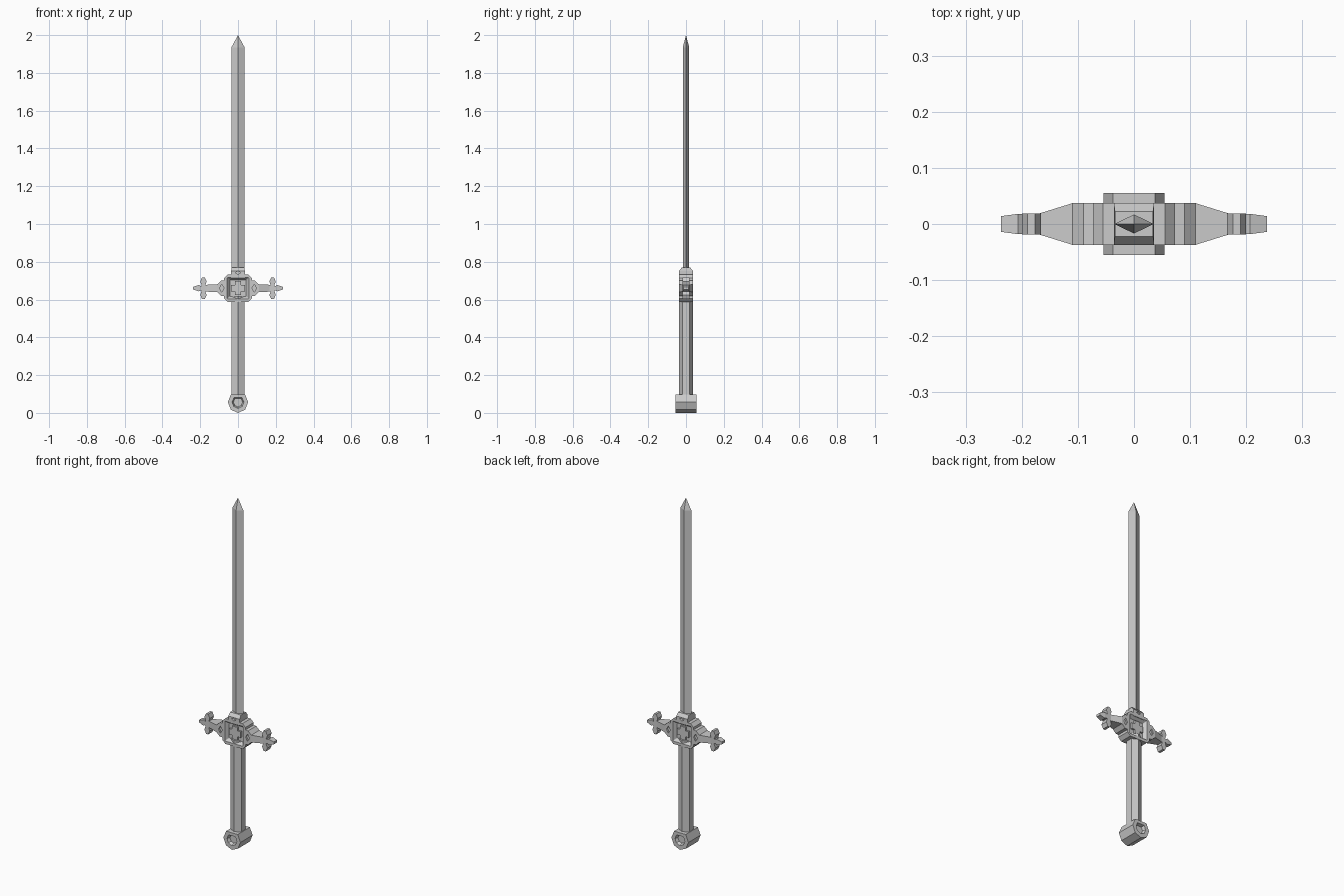
import bpy, bmesh

if "Cube" in bpy.data.objects:
    bpy.data.objects.remove(bpy.data.objects["Cube"])

GUARD_Z = 0.66


def loft(name, rings):
    """Closed flat-faced solid through rings that share a point count."""
    bm = bmesh.new()
    loops = [[bm.verts.new(p) for p in ring] for ring in rings]
    for a, b in zip(loops, loops[1:]):
        n = len(a)
        for i in range(n):
            bm.faces.new((a[i], a[(i + 1) % n], b[(i + 1) % n], b[i]))
    bm.faces.new(loops[0])
    bm.faces.new(loops[-1])
    bmesh.ops.remove_doubles(bm, verts=bm.verts, dist=1e-5)
    bmesh.ops.recalc_face_normals(bm, faces=bm.faces)
    me = bpy.data.meshes.new(name)
    bm.to_mesh(me)
    bm.free()
    ob = bpy.data.objects.new(name, me)
    bpy.context.collection.objects.link(ob)
    return ob


def flat(profile, y, cx=0, cz=0, s=1):
    """Front-view (x, z) profile placed at depth y."""
    return [(cx + x * s, y, cz + z * s) for x, z in profile]


def prism(name, profile, y0, y1, cx=0, cz=0):
    return loft(name, [flat(profile, y0, cx, cz), flat(profile, y1, cx, cz)])


def chamfer_square(h, c):
    return [(c, h), (h, c), (h, -c), (c, -h), (-c, -h), (-h, -c), (-h, c), (-c, h)]


def carve_diamonds(ob, cx, cz, rx, rz):
    """Shallow diamond recess on the front and back."""
    shape = [(rx, 0), (0, rz), (-rx, 0), (0, -rz)]
    for side in (-1, 1):
        cutter = prism("diamond_cutter", shape, side * 0.028, side * 0.05, cx, cz)
        cutter.hide_render = True
        cutter.hide_viewport = True
        mod = ob.modifiers.new("diamond", 'BOOLEAN')
        mod.operation = 'DIFFERENCE'
        mod.solver = 'EXACT'
        mod.object = cutter


# Blade: diamond section running to a point
diamond = [(0.035, 0), (0, 0.017), (-0.035, 0), (0, -0.017)]
loft("blade", [[(x * s, y * s, z) for x, y in diamond]
               for z, s in ((0.72, 1), (1.935, 1), (2.0, 0.001))])

# Grip: six-sided
hexa = [(0, 0.037), (0.034, 0.019), (0.034, -0.019),
        (0, -0.037), (-0.034, -0.019), (-0.034, 0.019)]
loft("grip", [[(x, y, z) for x, y in hexa] for z in (0.08, 0.62)])

# Pommel: faceted drum with recessed ends
drum = [(0, -0.057), (0.038, -0.04), (0.054, 0), (0.037, 0.041),
        (-0.037, 0.041), (-0.054, 0), (-0.038, -0.04)]
loft("pommel", [flat(drum, y, 0, 0.057, s) for y, s in
                ((-0.038, 0.45), (-0.055, 0.58), (-0.055, 1),
                 (0.055, 1), (0.055, 0.58), (0.038, 0.45))])

# Guard centre: chamfered block with a square recess on both faces
outer, lip, floor = (chamfer_square(0.073, 0.055), chamfer_square(0.057, 0.055),
                     chamfer_square(0.043, 0.041))
loft("guard_block", [flat(p, y, 0, GUARD_Z) for p, y in
                     ((floor, -0.018), (lip, -0.037), (outer, -0.037),
                      (outer, 0.037), (lip, 0.037), (floor, 0.018))])

# Raised cross in each recess
a, b = 0.037, 0.017
cross = [(b, a), (b, b), (a, b), (a, -b), (b, -b), (b, -a),
         (-b, -a), (-b, -b), (-a, -b), (-a, b), (-b, b), (-b, a)]
prism("guard_cross", cross, -0.028, 0.028, 0, GUARD_Z)

# Collar at the blade root
collar = loft("collar", [[(x, -y, z), (-x, -y, z), (-x, y, z), (x, y, z)]
                         for x, y, z in ((0.036, 0.037, 0.715), (0.036, 0.037, 0.752),
                                         (0.034, 0.022, 0.77))])
carve_diamonds(collar, 0, 0.742, 0.014, 0.009)

# Guard arms, cross-bars and tips
arm = ((0.065, 0.037, 0.042), (0.09, 0.037, 0.04), (0.11, 0.037, 0.021),
       (0.168, 0.019, 0.018), (0.198, 0.018, 0.011),
       (0.207, 0.018, 0.017), (0.237, 0.014, 0.007))
half = [(0.007, 0.058), (0.017, 0.036), (0.009, 0.014)]
right = half + [(x, -z) for x, z in reversed(half)]
bar = right + [(-x, z) for x, z in reversed(right)]
for side, label in ((-1, "left"), (1, "right")):
    ob = loft(label + "_guard_arm",
              [[(side * x, -y, GUARD_Z - z), (side * x, y, GUARD_Z - z),
                (side * x, y, GUARD_Z + z), (side * x, -y, GUARD_Z + z)] for x, y, z in arm])
    carve_diamonds(ob, side * 0.086, GUARD_Z, 0.012, 0.021)
    prism(label + "_guard_crossbar", bar, -0.019, 0.019, side * 0.183, GUARD_Z)
